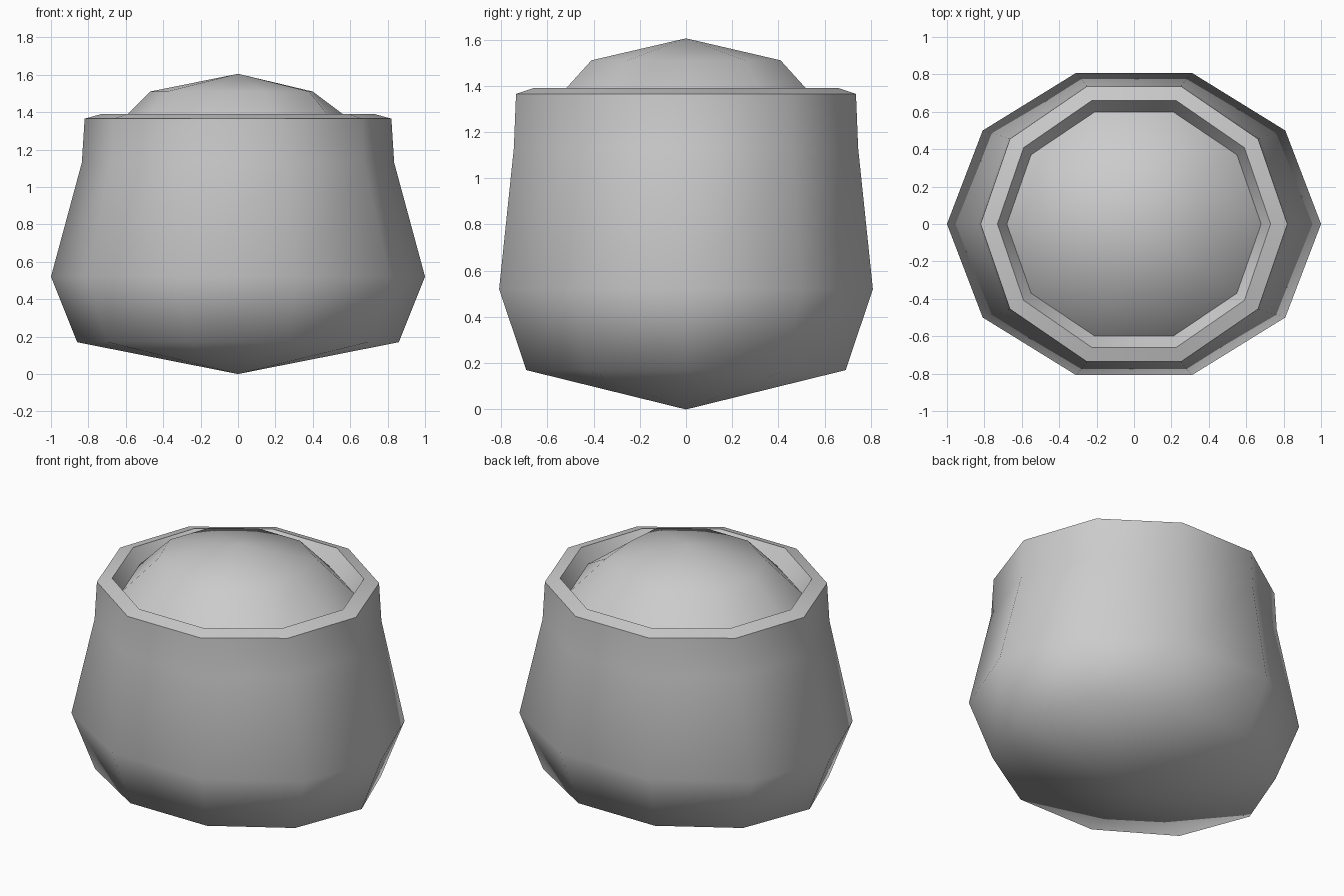
import bpy, bmesh, math

if "Cube" in bpy.data.objects:
    bpy.data.objects.remove(bpy.data.objects["Cube"], do_unlink=True)

SIDES = 10

grey = bpy.data.materials.new("plain_grey")
grey.use_nodes = True
colour = (0.6, 0.6, 0.6, 1)
grey.diffuse_color = colour
grey.node_tree.nodes["Principled BSDF"].inputs["Base Color"].default_value = colour


def lathe(name, profile, tweak=None):
    """Stack oval ten-sided rings (rx, ry, z); zero radius makes a tip."""
    bm = bmesh.new()
    rings = []
    for rx, ry, z in profile:
        count = SIDES if rx else 1
        angles = [2 * math.pi * i / SIDES for i in range(count)]
        rings.append([bm.verts.new((rx * math.cos(a), ry * math.sin(a), z))
                      for a in angles])
    if tweak:
        tweak(rings)
    for low, high in zip(rings, rings[1:]):
        for i in range(SIDES):
            j = (i + 1) % SIDES
            if len(low) == 1:
                corners = (low[0], high[j], high[i])
            elif len(high) == 1:
                corners = (low[i], low[j], high[0])
            else:
                corners = (low[i], low[j], high[j], high[i])
            bm.faces.new(corners)
    mesh = bpy.data.meshes.new(name)
    bm.to_mesh(mesh)
    bm.free()
    mesh.materials.append(grey)
    obj = bpy.data.objects.new(name, mesh)
    bpy.context.collection.objects.link(obj)
    bpy.ops.object.select_all(action='DESELECT')
    obj.select_set(True)
    bpy.context.view_layer.objects.active = obj
    bpy.ops.object.shade_smooth_by_angle(angle=math.radians(65))
    return obj


# Pot: pointed base, bulging wall, sloped rim and inner wall
lathe("pot_body", [
    (0, 0, 0),
    (0.86, 0.726, 0.17),
    (1.0, 0.85, 0.52),
    (0.835, 0.783, 1.13),
    (0.82, 0.773, 1.365),
    (0.73, 0.694, 1.39),
    (0.68, 0.63, 1.30),
])


# Domed filling, a little dented on one side
def dent(rings):
    rings[1][0].co.x = 0.40


lathe("domed_filling", [
    (0.68, 0.63, 1.30),
    (0.47, 0.43, 1.51),
    (0, 0, 1.605),
], dent)
